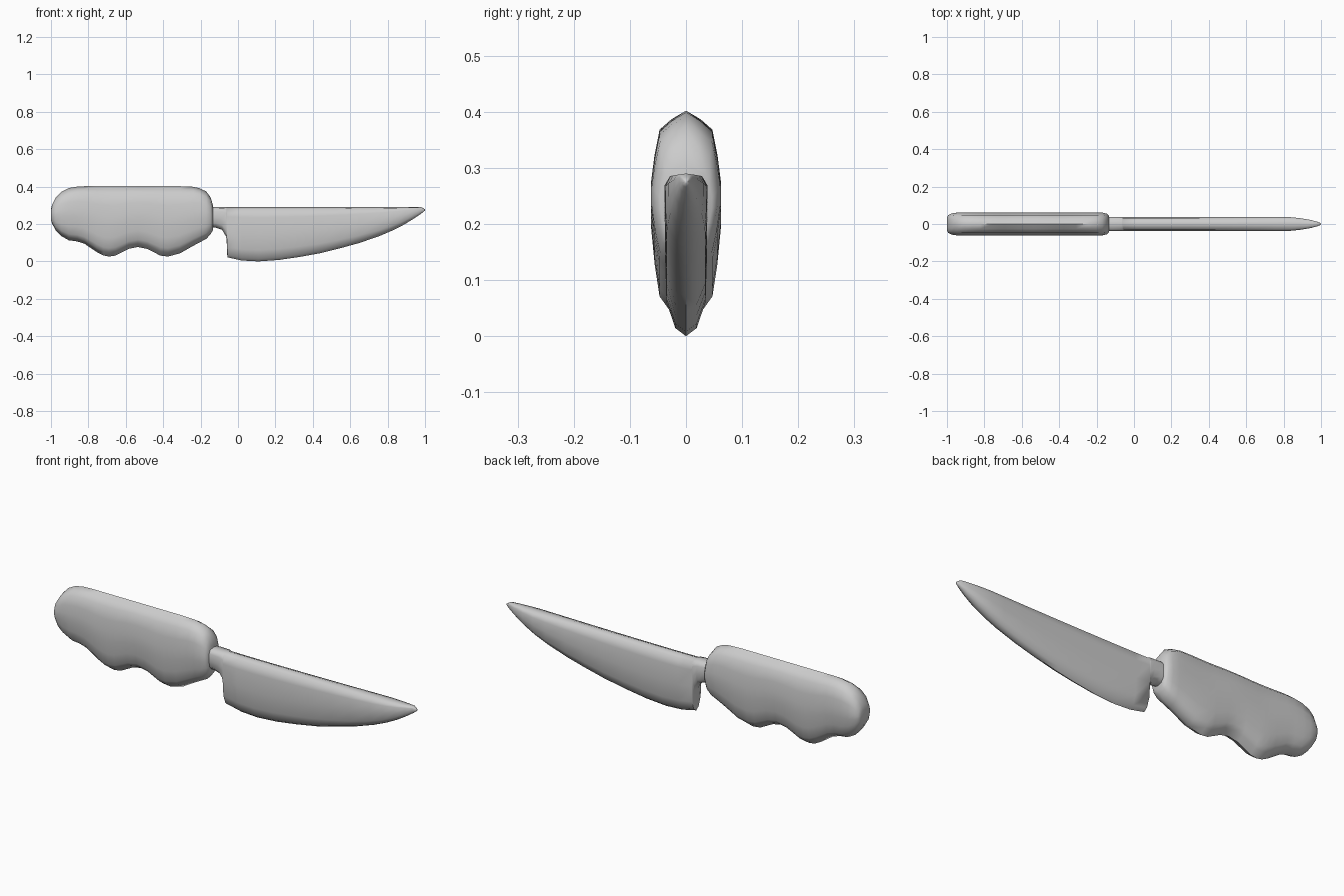
import bpy, bmesh, math


def loft(name, stations, half_section, angle):
    """Skin sections along x. Station: (x, top z, bottom z, half thickness).
    Section: (fraction down from top, fraction of half thickness)."""
    loop = half_section + [(f, -w) for f, w in half_section[-2:0:-1]]
    bm = bmesh.new()
    rings = []
    for x, top, bottom, half in stations:
        rings.append([bm.verts.new((x, w * half, top + (bottom - top) * f))
                      for f, w in loop])
    n = len(loop)
    for a, b in zip(rings, rings[1:]):
        for i in range(n):
            j = (i + 1) % n
            bm.faces.new((a[i], a[j], b[j], b[i]))
    bm.faces.new(rings[0])
    bm.faces.new(rings[-1][::-1])
    bmesh.ops.recalc_face_normals(bm, faces=bm.faces)
    mesh = bpy.data.meshes.new(name)
    bm.to_mesh(mesh)
    bm.free()
    obj = bpy.data.objects.new(name, mesh)
    bpy.context.collection.objects.link(obj)
    bpy.ops.object.select_all(action='DESELECT')
    obj.select_set(True)
    bpy.context.view_layer.objects.active = obj
    bpy.ops.object.shade_smooth_by_angle(angle=math.radians(angle))
    return obj


# Handle: rounded butt, flat spine, two finger swells underneath
handle_section = [(0, 0), (0.05, 0.42), (0.11, 0.76), (0.27, 0.91), (0.42, 1.0),
                  (0.56, 1.0), (0.73, 0.9), (0.88, 0.76), (0.94, 0.5), (1, 0)]
handle_stations = [
    (-1.0, 0.28, 0.22, 0.036), (-0.993, 0.305, 0.20, 0.048),
    (-0.975, 0.34, 0.167, 0.057), (-0.945, 0.372, 0.136, 0.061),
    (-0.905, 0.392, 0.113, 0.062), (-0.86, 0.40, 0.107, 0.062),
    (-0.82, 0.402, 0.094, 0.062), (-0.755, 0.402, 0.05, 0.062),
    (-0.72, 0.402, 0.032, 0.062), (-0.69, 0.402, 0.026, 0.062),
    (-0.655, 0.402, 0.031, 0.062), (-0.585, 0.402, 0.067, 0.062),
    (-0.535, 0.402, 0.077, 0.062), (-0.485, 0.402, 0.067, 0.062),
    (-0.415, 0.402, 0.031, 0.062), (-0.375, 0.402, 0.026, 0.062),
    (-0.31, 0.402, 0.043, 0.062), (-0.24, 0.399, 0.083, 0.062),
    (-0.205, 0.391, 0.102, 0.062), (-0.17, 0.374, 0.12, 0.061),
    (-0.147, 0.343, 0.145, 0.056), (-0.135, 0.305, 0.165, 0.046)]
loft("handle", handle_stations, handle_section, 60)

# Blade: neck, stepped heel, straight spine, curved belly to the tip
blade_section = [(0, 0), (0.04, 0.75), (0.19, 1.0), (0.5, 0.99),
                 (0.79, 0.92), (0.95, 0.5), (1, 0)]
blade_stations = [
    (-0.2, 0.29, 0.18, 0.038), (-0.12, 0.29, 0.181, 0.038),
    (-0.085, 0.29, 0.169, 0.038), (-0.065, 0.29, 0.135, 0.038),
    (-0.061, 0.29, 0.115, 0.038), (-0.057, 0.29, 0.022, 0.038),
    (0.02, 0.29, 0.008, 0.038), (0.11, 0.29, 0.003, 0.038),
    (0.22, 0.29, 0.011, 0.038), (0.33, 0.29, 0.024, 0.038),
    (0.44, 0.29, 0.044, 0.038), (0.545, 0.29, 0.07, 0.038),
    (0.65, 0.29, 0.099, 0.038), (0.76, 0.29, 0.137, 0.038),
    (0.83, 0.29, 0.167, 0.037), (0.89, 0.29, 0.198, 0.031),
    (0.947, 0.29, 0.233, 0.021), (0.98, 0.29, 0.256, 0.012),
    (0.993, 0.283, 0.266, 0.007), (1.0, 0.278, 0.272, 0.003)]
# keep the lowest point of the belly on the ground
blade_stations = [(x, t, b - 0.003 if b < 0.02 else b, h)
                  for x, t, b, h in blade_stations]
loft("blade", blade_stations, blade_section, 60)
